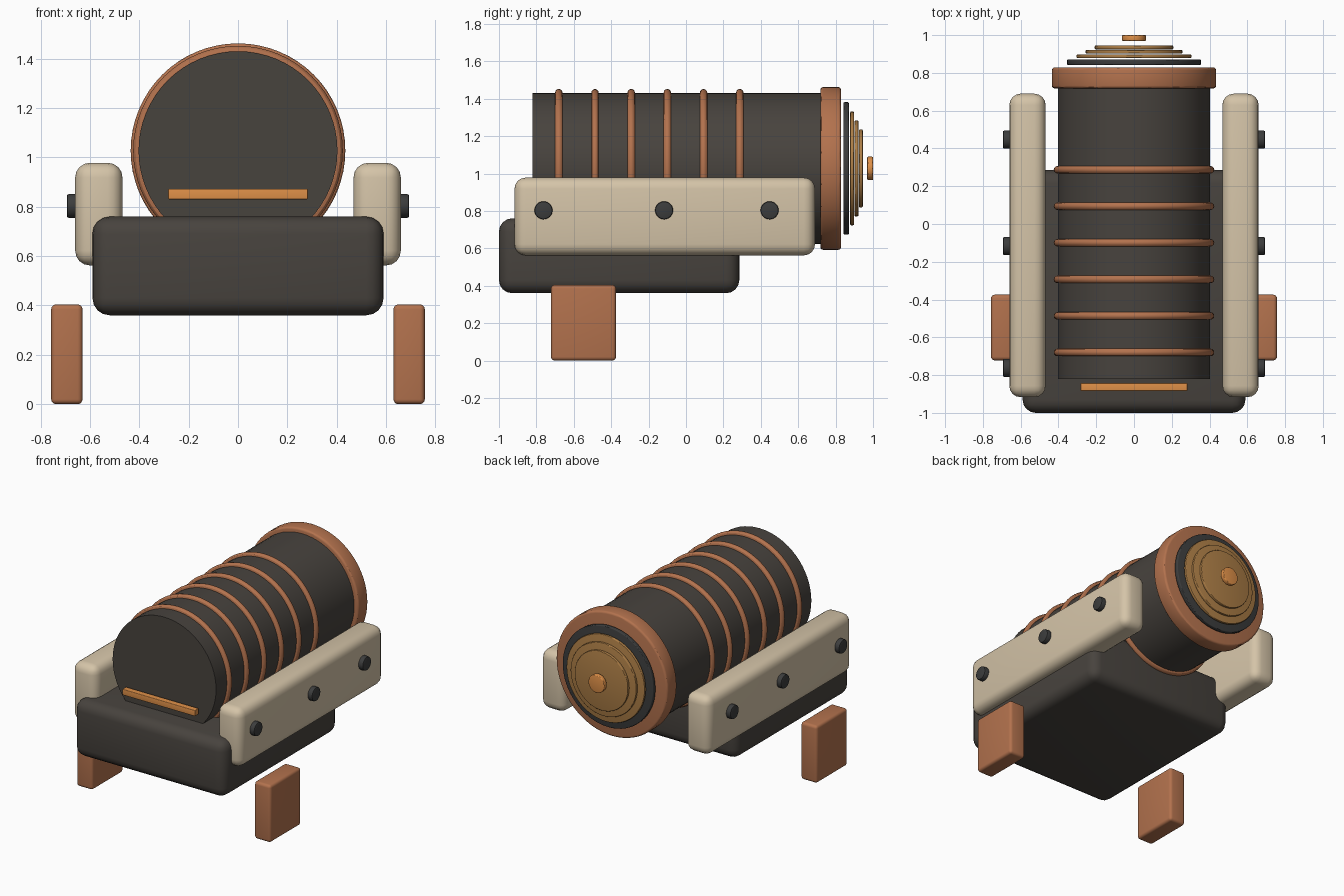
import bpy
from math import pi

cube = bpy.data.objects.get("Cube")
if cube:
    bpy.data.objects.remove(cube, do_unlink=True)


def material(name, rgb):
    mat = bpy.data.materials.new(name)
    mat.use_nodes = True
    colour = (*rgb, 1)
    mat.diffuse_color = colour
    mat.node_tree.nodes["Principled BSDF"].inputs["Base Color"].default_value = colour
    return mat


iron = material("dark iron", (0.064, 0.056, 0.048))
steel = material("black steel", (0.045, 0.046, 0.046))
copper = material("copper", (0.45, 0.168, 0.075))
cream = material("cream", (0.66, 0.55, 0.39))
brass = material("brass", (0.42, 0.21, 0.062))
amber = material("amber", (0.74, 0.28, 0.065))


def finish(name, mat, bevel=0, segments=4):
    obj = bpy.context.object
    obj.name = name
    obj.data.materials.append(mat)
    bpy.ops.object.transform_apply(location=False, rotation=True, scale=True)
    if bevel:
        mod = obj.modifiers.new("Rounded edges", 'BEVEL')
        mod.width = bevel
        mod.segments = segments
        mod.limit_method = 'ANGLE'
        bpy.ops.object.modifier_apply(modifier=mod.name)
    bpy.ops.object.shade_smooth_by_angle()
    return obj


def box(name, mat, x, y, z, bevel):
    """Rounded box from (low, high) extents on each axis."""
    spans = (x, y, z)
    bpy.ops.mesh.primitive_cube_add(size=1, location=[(a + b) / 2 for a, b in spans])
    bpy.context.object.scale = [b - a for a, b in spans]
    return finish(name, mat, bevel)


AXIS_Z = 1.027


def drum(name, mat, radius, y0, y1, bevel=0):
    """Cylinder along the barrel axis."""
    bpy.ops.mesh.primitive_cylinder_add(vertices=64, radius=radius, depth=y1 - y0,
                                        location=(0, (y0 + y1) / 2, AXIS_Z),
                                        rotation=(pi / 2, 0, 0))
    return finish(name, mat, bevel, 3)


# Base block and sight strip
box("base", iron, (-0.59, 0.59), (-1, 0.285), (0.36, 0.76), 0.07)
box("front_strip", amber, (-0.283, 0.283), (-0.884, -0.842), (0.83, 0.872), 0.004)

# Barrel with raised bands and rear collar
drum("barrel", iron, 0.403, -0.82, 0.77)
for i in range(6):
    bpy.ops.mesh.primitive_torus_add(major_segments=64, minor_segments=12,
                                     major_radius=0.405, minor_radius=0.02,
                                     location=(0, -0.68 + i * 0.1935, AXIS_Z),
                                     rotation=(pi / 2, 0, 0))
    finish(f"barrel_band_{i + 1}", copper)
drum("rear_collar", copper, 0.435, 0.718, 0.829, 0.015)

# Stepped rear cap
drum("rear_plate", steel, 0.354, 0.842, 0.871, 0.006)
for i, radius in enumerate((0.304, 0.256, 0.208)):
    y = 0.878 + i * 0.0235
    drum(f"cap_step_{i + 1}", brass, radius, y, y + 0.02, 0.005)
drum("rear_button", amber, 0.063, 0.969, 1.0, 0.006)

# Side rails, bolts and feet on both sides
for side, name in ((1, "left"), (-1, "right")):
    def span(a, b):
        return tuple(sorted((side * a, side * b)))

    box(f"{name}_rail", cream, span(0.468, 0.66), (-0.917, 0.69), (0.562, 0.978), 0.06)
    box(f"{name}_foot", copper, span(0.63, 0.757), (-0.722, -0.374), (0, 0.404), 0.02)
    for i, y in enumerate((-0.762, -0.117, 0.447)):
        bpy.ops.mesh.primitive_cylinder_add(vertices=32, radius=0.048, depth=0.06,
                                            location=(side * 0.664, y, 0.803),
                                            rotation=(0, pi / 2, 0))
        finish(f"{name}_bolt_{i + 1}", steel, 0.008, 2)
